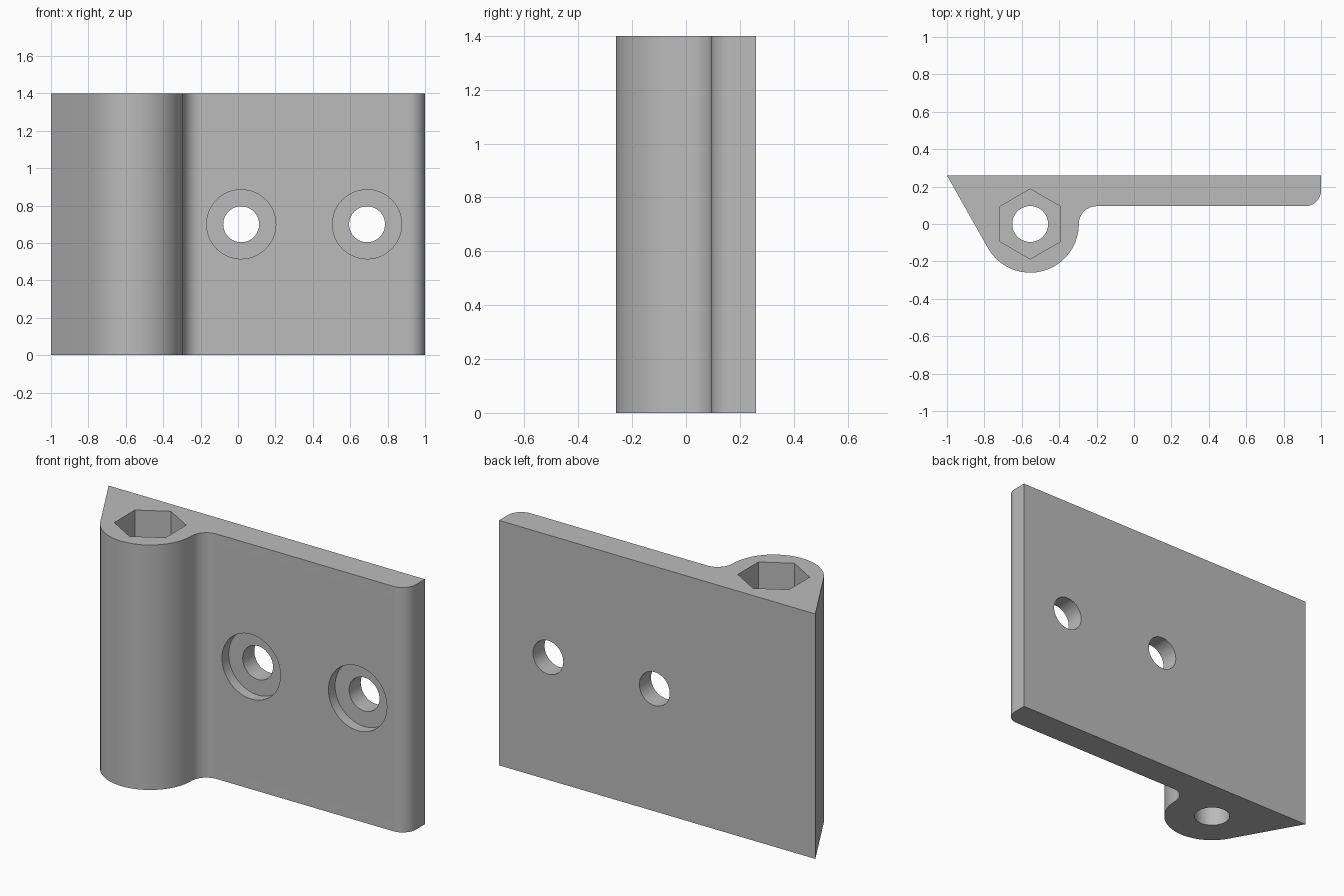
import bpy, bmesh, math
from mathutils import Matrix

cube = bpy.data.objects.get("Cube")
if cube:
    bpy.data.objects.remove(cube, do_unlink=True)

HEIGHT = 1.4
BACK, FACE = 0.26, 0.095          # rear and front planes of the leaf
BARREL_X, BARREL_R = -0.555, 0.26
FILLET, CORNER = 0.095, 0.085
BORE = 0.096

grey = bpy.data.materials.new("plain grey")
grey.use_nodes = True
colour = (0.5, 0.5, 0.5, 1)
grey.diffuse_color = colour
grey.node_tree.nodes["Principled BSDF"].inputs["Base Color"].default_value = colour


def arc(cx, cy, r, start, end, steps):
    angles = [math.radians(start + (end - start) * i / steps) for i in range(steps + 1)]
    return [(cx + r * math.cos(a), cy + r * math.sin(a)) for a in angles]


def make_object(name, bm):
    bmesh.ops.recalc_face_normals(bm, faces=bm.faces[:])
    mesh = bpy.data.meshes.new(name)
    bm.to_mesh(mesh)
    bm.free()
    mesh.materials.append(grey)
    obj = bpy.data.objects.new(name, mesh)
    bpy.context.collection.objects.link(obj)
    return obj


def prism(name, profile, z0, z1):
    bm = bmesh.new()
    base = bm.faces.new([bm.verts.new((x, y, z0)) for x, y in profile])
    top = bmesh.ops.extrude_face_region(bm, geom=[base])["geom"]
    verts = [v for v in top if isinstance(v, bmesh.types.BMVert)]
    bmesh.ops.translate(bm, verts=verts, vec=(0, 0, z1 - z0))
    return make_object(name, bm)


def cut(target, cutter):
    cutter.hide_render = True
    mod = target.modifiers.new("cut", 'BOOLEAN')
    mod.operation, mod.solver, mod.object = 'DIFFERENCE', 'EXACT', cutter
    bpy.context.view_layer.objects.active = target
    bpy.ops.object.modifier_apply(modifier=mod.name)
    bpy.data.objects.remove(cutter, do_unlink=True)


def cross_hole(target, x, r, y0, y1):
    # round hole running front to back
    hole = prism("hole_cutter", arc(0, 0, r, 0, 352.5, 47), y0, y1)
    hole.data.transform(Matrix.Translation((x, 0, HEIGHT / 2)) @ Matrix.Rotation(math.radians(-90), 4, 'X'))
    cut(target, hole)


# Hinge section: tapered back corner, tangent barrel, fillet, leaf with rounded end
tangent = -90 - 2 * math.degrees(math.atan2(BACK, BARREL_X + 1)) 
tangent = -90 - math.degrees(math.atan2(BACK, BARREL_X + 1)
                             + math.asin(BARREL_R / math.hypot(BACK, BARREL_X + 1)))
profile = [(-1, BACK)]
profile += arc(BARREL_X, 0, BARREL_R, tangent, 0, 40)
profile += arc(BARREL_X + BARREL_R + FILLET, 0, FILLET, 180, 90, 16)[1:]
profile += arc(1 - CORNER, FACE + CORNER, CORNER, -90, 0, 16)
profile += [(1, BACK)]
hinge = prism("hinge_leaf", profile, 0, HEIGHT)

# Pin bore with a hexagonal pocket at the top
cut(hinge, prism("bore_cutter", arc(BARREL_X, 0, BORE, 0, 352.5, 47), -0.1, HEIGHT + 0.1))
cut(hinge, prism("hex_cutter", arc(BARREL_X, 0, 0.187, 30, 330, 5), HEIGHT - 0.25, HEIGHT + 0.1))

# Counterbored screw holes
for x in (0.017, 0.69):
    cross_hole(hinge, x, 0.185, -0.1, FACE + 0.06)
    cross_hole(hinge, x, BORE, -0.1, BACK + 0.1)

bpy.ops.object.select_all(action='DESELECT')
hinge.select_set(True)
bpy.context.view_layer.objects.active = hinge
bpy.ops.object.shade_smooth_by_angle(angle=math.radians(30))
